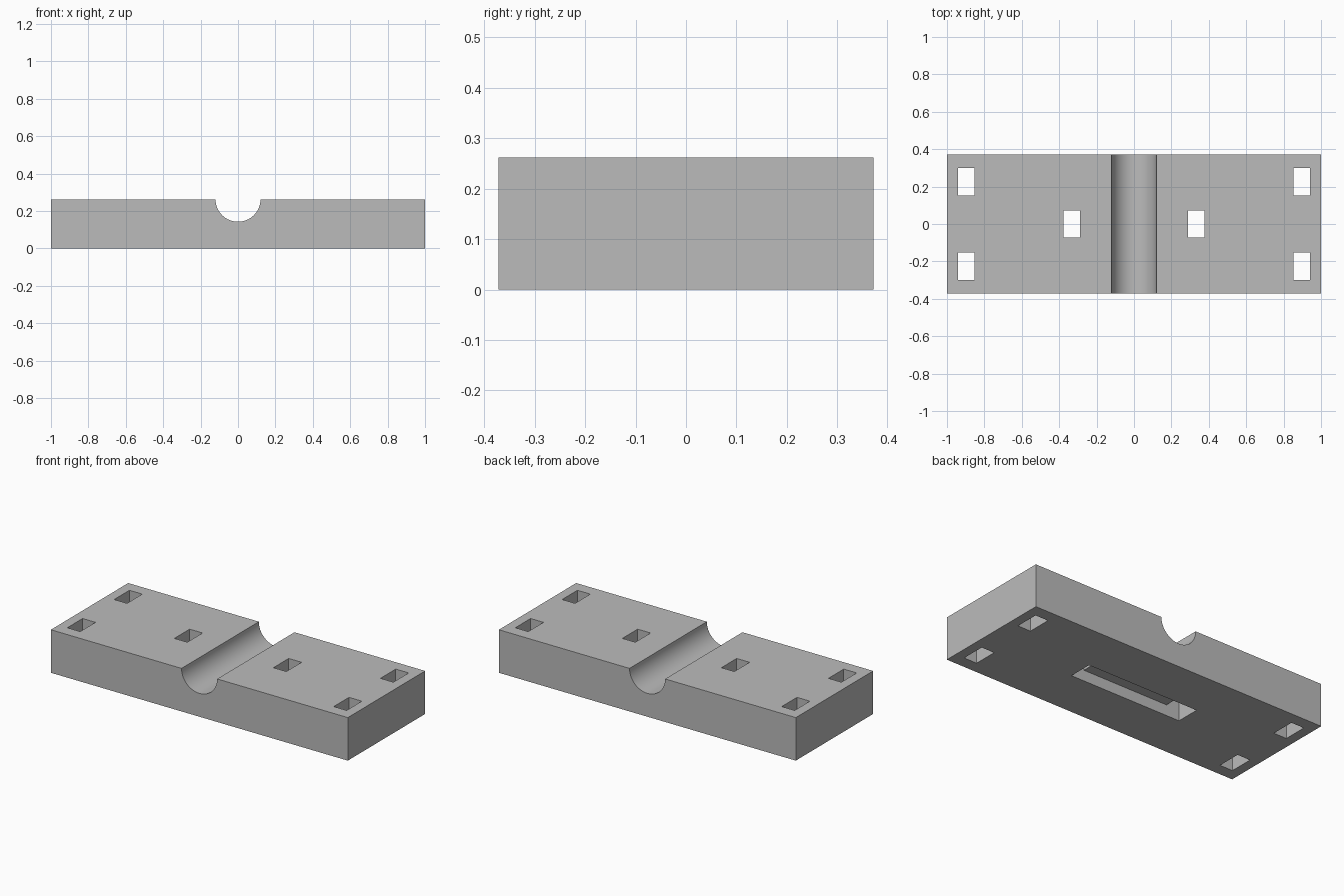
import bpy
import bmesh
import math

old = bpy.data.objects.get("Cube")
if old:
    bpy.data.objects.remove(old, do_unlink=True)

HALF_Y, TOP, GROOVE_R = 0.372, 0.262, 0.12
HOLE_Y, SLOT_X, SLOT_TOP = 0.0735, 0.377, 0.066

grey = bpy.data.materials.new("plain grey")
grey.use_nodes = True
colour = (0.5, 0.5, 0.5, 1)
grey.diffuse_color = colour
grey.node_tree.nodes["Principled BSDF"].inputs["Base Color"].default_value = colour


def add_box(bm, x0, x1, y0, y1, z0, z1):
    made = bmesh.ops.create_cube(bm, size=1)
    for v in made["verts"]:
        v.co.x = x0 if v.co.x < 0 else x1
        v.co.y = y0 if v.co.y < 0 else y1
        v.co.z = z0 if v.co.z < 0 else z1


def make_object(name, bm):
    bmesh.ops.recalc_face_normals(bm, faces=bm.faces)
    mesh = bpy.data.meshes.new(name)
    bm.to_mesh(mesh)
    bm.free()
    mesh.materials.append(grey)
    obj = bpy.data.objects.new(name, mesh)
    bpy.context.collection.objects.link(obj)
    return obj


# Block: end profile with a half-round groove, extruded from front to back
steps = 48
profile = [(-1, TOP), (-1, 0), (1, 0), (1, TOP)]
for i in range(steps + 1):
    a = -math.pi * i / steps
    profile.append((GROOVE_R * math.cos(a), TOP + GROOVE_R * math.sin(a)))
bm = bmesh.new()
face = bm.faces.new([bm.verts.new((x, -HALF_Y, z)) for x, z in profile])
grown = bmesh.ops.extrude_face_region(bm, geom=[face], use_keep_orig=True)
for v in grown["geom"]:
    if isinstance(v, bmesh.types.BMVert):
        v.co.y = HALF_Y
block = make_object("grooved_block", bm)

# Cutter: strap holes through the block, four at the corners and two inside
bm = bmesh.new()
for side in (-1, 1):
    for x, y in ((0.897, -0.225), (0.897, 0.225), (0.3335, 0)):
        cx = side * x
        add_box(bm, cx - 0.0435, cx + 0.0435, y - HOLE_Y, y + HOLE_Y, -0.1, 0.4)
holes = make_object("hole_cutter", bm)

# Cutter: recess in the underside joining the two inner holes
bm = bmesh.new()
add_box(bm, -SLOT_X, SLOT_X, -HOLE_Y, HOLE_Y, -0.1, SLOT_TOP)
slot = make_object("slot_cutter", bm)

bpy.context.view_layer.objects.active = block
block.select_set(True)
for cutter in (holes, slot):
    mod = block.modifiers.new(cutter.name, "BOOLEAN")
    mod.operation = "DIFFERENCE"
    mod.solver = "EXACT"
    mod.object = cutter
    bpy.ops.object.modifier_apply(modifier=mod.name)
for cutter in (holes, slot):
    bpy.data.objects.remove(cutter, do_unlink=True)

bpy.ops.object.shade_smooth_by_angle(angle=math.radians(30))
